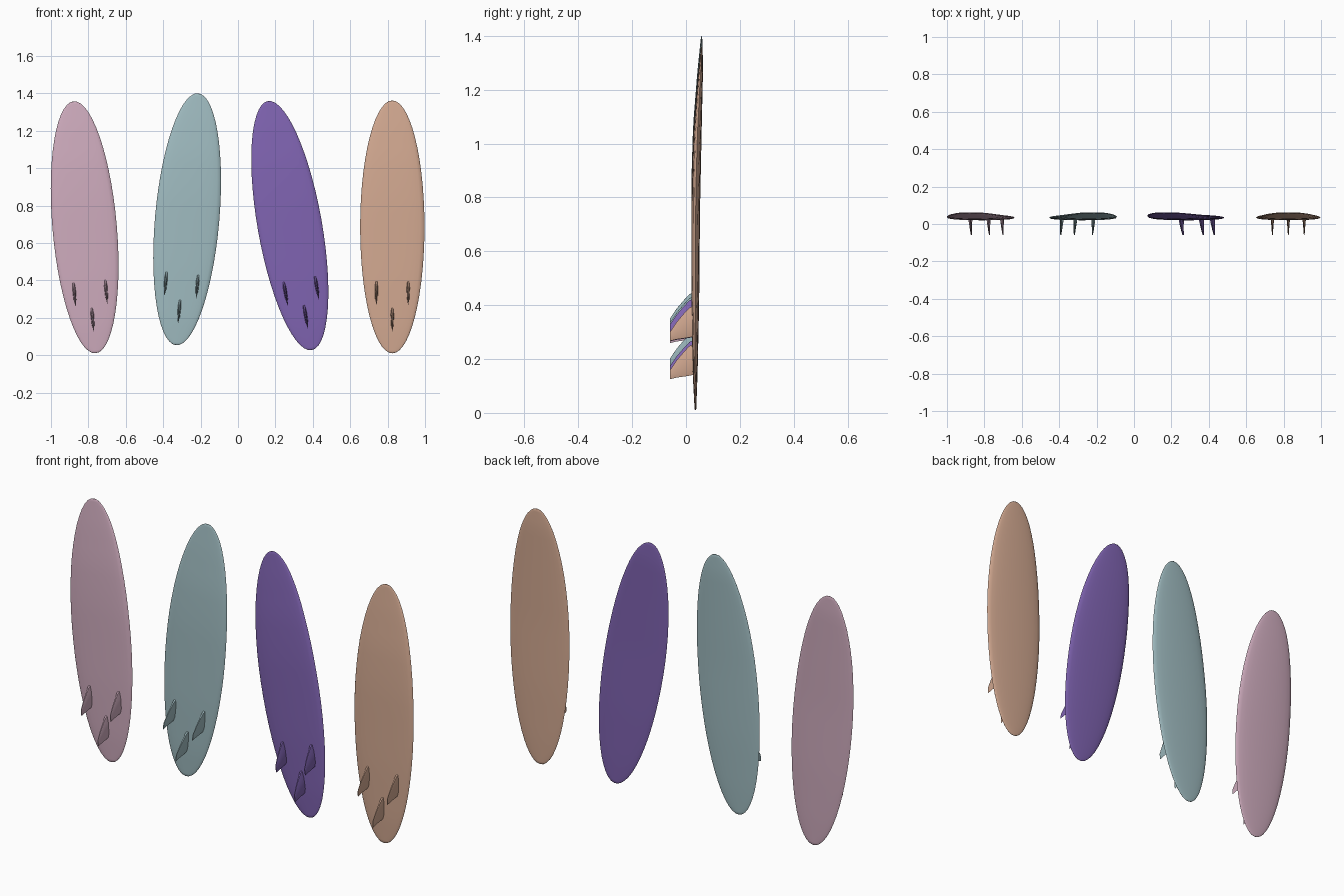
import bpy, bmesh, math

if "Cube" in bpy.data.objects:
    bpy.data.objects.remove(bpy.data.objects["Cube"])

HALF_LEN, HALF_WID = 0.676, 0.172
STATIONS, RING = 28, 24


def material(name, rgb):
    lin = [((c / 255 + 0.055) / 1.055) ** 2.4 for c in rgb]
    m = bpy.data.materials.new(name)
    m.diffuse_color = (*lin, 1)
    m.use_nodes = True
    m.node_tree.nodes["Principled BSDF"].inputs["Base Color"].default_value = m.diffuse_color
    return m


def lerp(points, t):
    for (a, va), (b, vb) in zip(points, points[1:]):
        if t <= b:
            return va + (vb - va) * (t - a) / (b - a)
    return points[-1][1]


# centre-line depth along the board, tail (0) to nose (1)
DECK = [(0, .038), (.1, .043), (.3, .049), (.55, .052), (.8, .059), (.93, .063), (1, .060)]
BASE = [(0, .032), (.1, .025), (.3, .020), (.6, .020), (.75, .026), (.9, .042), (1, .056)]


def make_object(name, bm, mat, angle):
    bmesh.ops.recalc_face_normals(bm, faces=bm.faces)
    me = bpy.data.meshes.new(name)
    bm.to_mesh(me)
    bm.free()
    me.materials.append(mat)
    ob = bpy.data.objects.new(name, me)
    bpy.context.collection.objects.link(ob)
    bpy.ops.object.select_all(action='DESELECT')
    ob.select_set(True)
    bpy.context.view_layer.objects.active = ob
    bpy.ops.object.shade_smooth_by_angle(angle=math.radians(angle))
    return ob


def loft(bm, rings):
    for r0, r1 in zip(rings, rings[1:]):
        n = len(r0)
        for i in range(n):
            j = (i + 1) % n
            bm.faces.new((r0[i], r0[j], r1[j], r1[i]))


def board(name, mat):
    bm = bmesh.new()
    rings = []
    for s in range(1, STATIONS):
        a = math.pi * s / STATIONS
        z, w = -HALF_LEN * math.cos(a), HALF_WID * math.sin(a)
        t = (z / HALF_LEN + 1) / 2
        d, b = lerp(DECK, t), lerp(BASE, t)
        rail = (d + b) / 2
        ring = []
        for k in range(RING):
            p = 2 * math.pi * k / RING
            sn = math.sin(p)
            # domed deck, flatter underside
            y = rail + (d - rail) * sn if sn >= 0 else rail - (rail - b) * abs(sn) ** 0.7
            ring.append(bm.verts.new((w * math.cos(p), y, z)))
        rings.append(ring)
    loft(bm, rings)
    # close the tail and nose
    for ring, z, y in ((rings[0], -HALF_LEN, .035), (rings[-1], HALF_LEN, .058)):
        tip = bm.verts.new((0, y, z))
        for i in range(RING):
            bm.faces.new((ring[i], ring[(i + 1) % RING], tip))
    return make_object(name, bm, mat, 50)


def fin(name, x, z, mat):
    bm = bmesh.new()
    rings = []
    # depth, trailing edge, leading edge, half thickness
    for y, tr, le, h in ((.032, .012, .128, .009), (.012, .008, .118, .008),
                         (-.007, .005, .098, .006), (-.035, .001, .065, .004),
                         (-.060, -.005, .028, .002)):
        c = le - tr
        foil = ((0, tr), (h * .8, tr + c * .2), (h, tr + c * .7), (h * .5, le),
                (-h * .5, le), (-h, tr + c * .7), (-h * .8, tr + c * .2))
        rings.append([bm.verts.new((x + px, y, z + pz)) for px, pz in foil])
    loft(bm, rings)
    bm.faces.new(rings[0])
    bm.faces.new(rings[-1])
    return make_object(name, bm, mat, 35)


# colour, centre x, centre z, lean in degrees
BOARDS = (("pink", (207, 172, 190), -.820, .684, -5),
          ("teal", (160, 188, 193), -.272, .727, 5),
          ("purple", (128, 100, 178), .277, .693, -10),
          ("tan", (212, 170, 146), .825, .686, 0))

for label, rgb, cx, cz, lean in BOARDS:
    mat = material(label + " board paint", rgb)
    parts = [board(label + "_surfboard", mat),
             fin(label + "_centre_fin", 0, -.556, mat),
             fin(label + "_left_fin", -.085, -.414, mat),
             fin(label + "_right_fin", .085, -.414, mat)]
    for ob in parts:
        ob.location = (cx, 0, cz)
        ob.rotation_euler = (0, math.radians(lean), 0)
